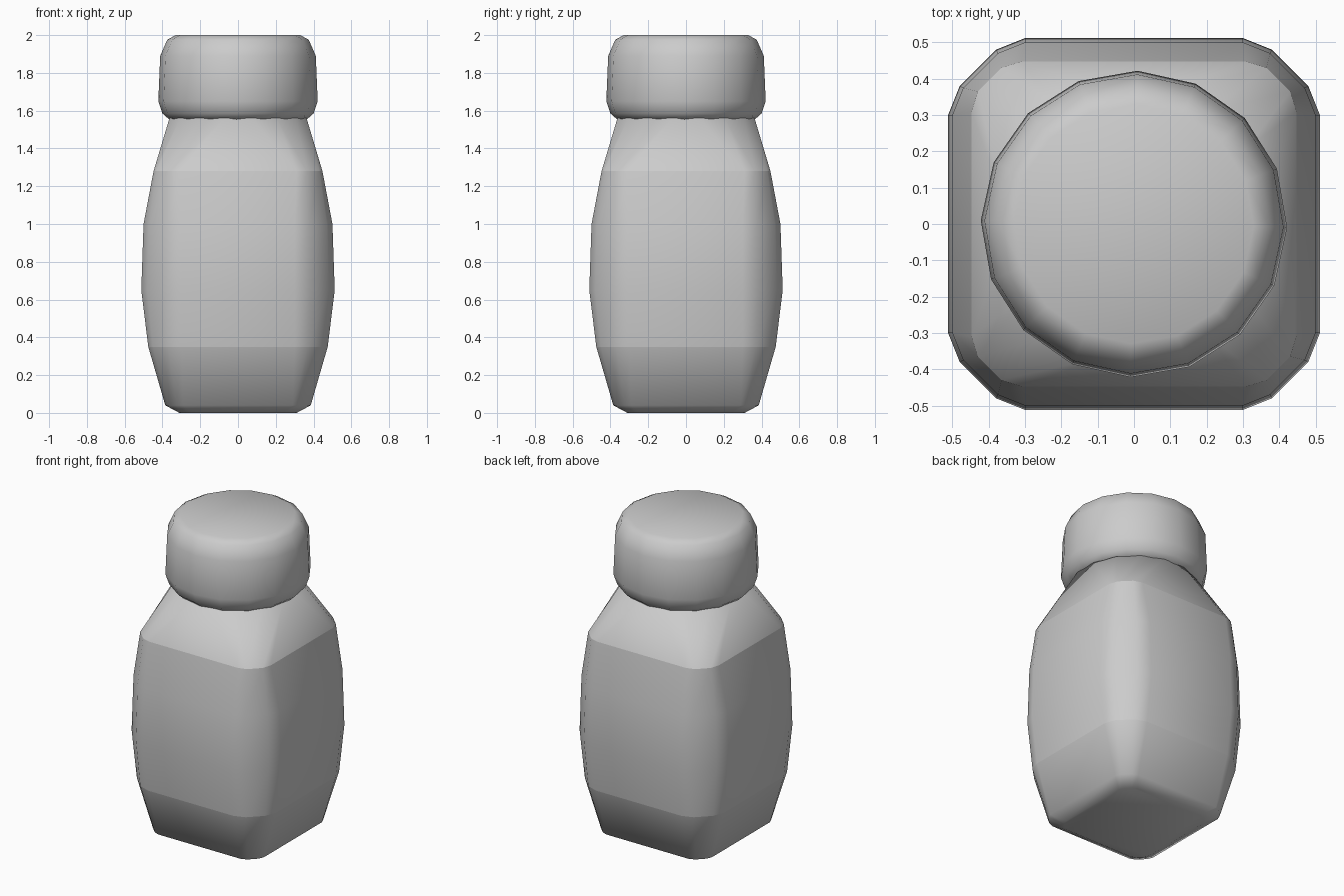
import bpy
import bmesh
from math import sin, cos, pi, radians

cube = bpy.data.objects.get("Cube")
if cube:
    bpy.data.objects.remove(cube, do_unlink=True)

grey = bpy.data.materials.new("plain grey")
grey.use_nodes = True
grey.diffuse_color = (0.6, 0.6, 0.6, 1)
grey.node_tree.nodes["Principled BSDF"].inputs["Base Color"].default_value = (0.6, 0.6, 0.6, 1)


def circle(radius, offset):
    """Sixteen points round the upright axis."""
    return [(radius * cos(offset + k * pi / 8), radius * sin(offset + k * pi / 8))
            for k in range(16)]


def rounded_square(half, flat, near, far):
    """Square outline with a three-step bevel on each corner."""
    corner = [(half, flat), (far, near), (near, far), (flat, half)]
    points = []
    for _ in range(4):
        points += corner
        corner = [(-y, x) for x, y in corner]
    return points


def loft(name, sections, sharp_rings=()):
    """Skin a closed solid over a stack of (height, outline) sections."""
    bm = bmesh.new()
    rings = [[bm.verts.new((x, y, z)) for x, y in outline] for z, outline in sections]
    for low, high in zip(rings, rings[1:]):
        for i in range(16):
            j = (i + 1) % 16
            bm.faces.new((low[i], low[j], high[j], high[i]))
    bm.faces.new(rings[0][::-1])
    bm.faces.new(rings[-1])
    for face in bm.faces:
        face.smooth = True
    for r in sharp_rings:
        for i in range(16):
            bm.edges.get((rings[r][i], rings[r][i - 1])).smooth = False
    mesh = bpy.data.meshes.new(name)
    bm.to_mesh(mesh)
    bm.free()
    mesh.materials.append(grey)
    obj = bpy.data.objects.new(name, mesh)
    bpy.context.collection.objects.link(obj)
    return obj


# Bottle body: bulging rounded square that narrows to a round neck
body = [
    (0.005, rounded_square(0.31, 0.235, 0.265, 0.30)),
    (0.04, rounded_square(0.385, 0.29, 0.325, 0.37)),
    (0.35, rounded_square(0.475, 0.30, 0.37, 0.45)),
    (0.65, rounded_square(0.512, 0.30, 0.38, 0.48)),
    (1.0, rounded_square(0.50, 0.30, 0.375, 0.47)),
    (1.28, rounded_square(0.447, 0.31, 0.365, 0.43)),
    (1.56, circle(0.37, pi / 16)),
]
body[0] = (0, body[0][1])
loft("bottle_body", body, sharp_rings=(2, 5))

# Round cap with softened rims
cap_profile = [(1.55, 0.36), (1.585, 0.40), (1.65, 0.422), (1.89, 0.412),
               (1.975, 0.375), (2.0, 0.33)]
loft("bottle_cap", [(z, circle(r, radians(-1.3))) for z, r in cap_profile])
